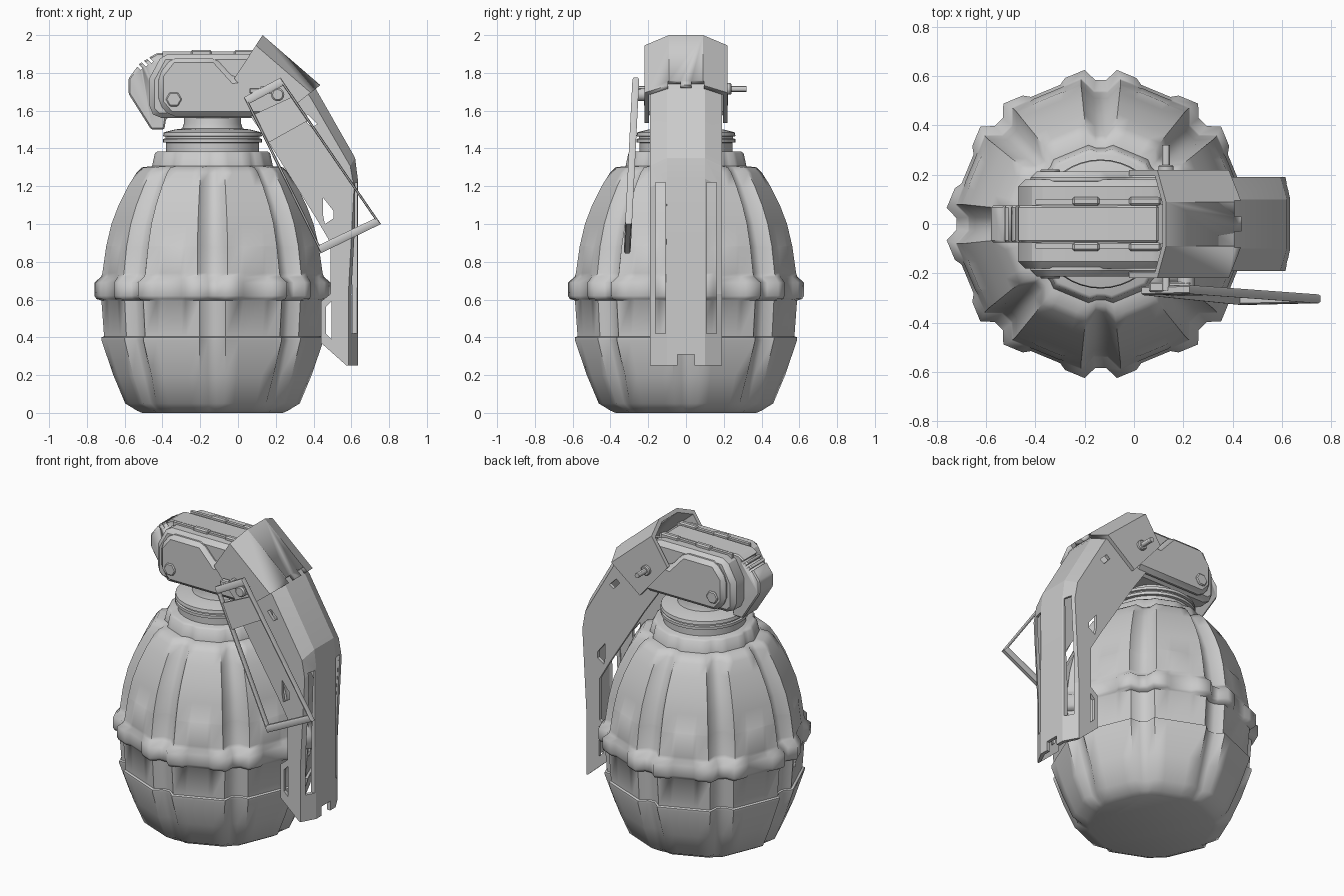
import bpy, bmesh
from math import radians, cos, sin, pi
from mathutils import Vector, Matrix

if "Cube" in bpy.data.objects:
    bpy.data.objects.remove(bpy.data.objects["Cube"])

CX = -0.135  # axis of the round body


def shade(ob, angle):
    bpy.ops.object.select_all(action='DESELECT')
    ob.select_set(True)
    bpy.context.view_layer.objects.active = ob
    bpy.ops.object.shade_smooth_by_angle(angle=radians(angle))


def finish(name, bm, bevel=0.0, angle=30):
    bmesh.ops.recalc_face_normals(bm, faces=bm.faces)
    me = bpy.data.meshes.new(name)
    bm.to_mesh(me)
    bm.free()
    ob = bpy.data.objects.new(name, me)
    bpy.context.collection.objects.link(ob)
    bpy.context.view_layer.objects.active = ob
    if bevel:
        m = ob.modifiers.new("bevel", 'BEVEL')
        m.width, m.segments, m.limit_method = bevel, 1, 'ANGLE'
        with bpy.context.temp_override(object=ob, active_object=ob):
            bpy.ops.object.modifier_apply(modifier=m.name)
    shade(ob, angle)
    return ob


def loft(name, rings, angle=30, closed=False):
    """Skin closed rings of points; cap the ends or join last to first."""
    bm = bmesh.new()
    vs = [[bm.verts.new(p) for p in r] for r in rings]
    n = len(vs[0])
    pairs = list(zip(vs, vs[1:])) + ([(vs[-1], vs[0])] if closed else [])
    for a, b in pairs:
        for i in range(n):
            bm.faces.new((a[i], a[(i + 1) % n], b[(i + 1) % n], b[i]))
    if not closed:
        bm.faces.new(vs[0])
        bm.faces.new(vs[-1])
    return finish(name, bm, angle=angle)


def prism(name, pts, y0, y1, bevel=0.0):
    """Extrude an x-z outline along y."""
    bm = bmesh.new()
    f = bm.faces.new([bm.verts.new((x, y0, z)) for x, z in pts])
    g = bmesh.ops.extrude_face_region(bm, geom=[f])['geom']
    for v in g:
        if isinstance(v, bmesh.types.BMVert):
            v.co.y = y1
    return finish(name, bm, bevel)


def box(name, x0, x1, y0, y1, z0, z1, bevel=0.0):
    return prism(name, [(x0, z0), (x1, z0), (x1, z1), (x0, z1)], y0, y1, bevel)


def disc(name, x, z, r, y0, y1, n, bevel=0.0):
    return prism(name, [(x + r * cos(2 * pi * i / n), z + r * sin(2 * pi * i / n))
                        for i in range(n)], y0, y1, bevel)


def cut(ob, cutter):
    cutter.hide_render = True
    m = ob.modifiers.new("cut", 'BOOLEAN')
    m.operation, m.solver, m.object = 'DIFFERENCE', 'EXACT', cutter
    with bpy.context.temp_override(object=ob, active_object=ob):
        bpy.ops.object.modifier_apply(modifier=m.name)
    bpy.data.objects.remove(cutter)


def channel(name, stations, hw, flat, drop, t):
    """Chamfered U channel; each station is (outer x, z, inner x, z)."""
    rings = []
    for ox, oz, ix, iz in stations:
        o, i = Vector((ox, 0, oz)), Vector((ix, 0, iz))
        w, d = (i - o).length, (i - o).normalized()
        sec = [(-hw, w), (-hw, drop), (-flat, 0), (flat, 0), (hw, drop), (hw, w)]
        k = hw - t
        sec += [(k, w), (k, min(w - .001, drop + t * .7)), (flat - t * .4, t),
                (-flat + t * .4, t), (-k, min(w - .001, drop + t * .7)), (-k, w)]
        rings.append([o + d * s + Vector((0, y, 0)) for y, s in sec])
    return loft(name, rings, 15)


# Body: eight flat panels split by grooves (z, radius, groove half width, depth, panel inset)
levels = [(0, .372, .03, .003, 0), (.012, .40, .04, .005, 0), (.05, .462, .06, .02, 0),
          (.2, .525, .068, .035, 0), (.385, .588, .07, .04, 0), (.4, .588, .07, .04, 0),
          (.405, .574, .07, .035, 0), (.595, .588, .07, .035, 0), (.603, .615, .068, .04, .018),
          (.62, .625, .066, .04, .018), (.69, .625, .066, .04, .018), (.72, .59, .078, .05, .006),
          (.74, .583, .08, .05, -.004), (.88, .563, .08, .055, -.004), (.885, .562, .08, .055, 0),
          (1.0, .535, .077, .055, 0), (1.1, .497, .073, .055, 0), (1.2, .447, .068, .05, 0),
          (1.27, .403, .062, .045, 0), (1.3, .373, .058, .04, 0), (1.306, .32, .05, .012, 0),
          (1.375, .305, .045, .01, 0), (1.385, .29, .045, .008, 0)]
rings = []
for z, d, hw, dep, inset in levels:
    ring = []
    for k in range(8):
        R = Matrix.Rotation(k * pi / 4, 3, 'Z')
        R2 = Matrix.Rotation((k + 1) * pi / 4, 3, 'Z')
        for x, y in ((d, -hw), (d - dep, -hw * .35), (d - dep, hw * .35), (d, hw)):
            ring.append(R @ Vector((x, y, z)))
        a, b = R @ Vector((d, hw, z)), R2 @ Vector((d, -hw, z))
        nrm = Matrix.Rotation((k + .5) * pi / 4, 3, 'Z') @ Vector((1, 0, 0))
        for t, s in ((.24, 0), (.32, 1), (.68, 1), (.76, 0)):
            ring.append(a.lerp(b, t) - nrm * inset * s)
    rings.append([p + Vector((CX, 0, 0)) for p in ring])
loft("body_shell", rings, 58)

# Neck rings
neck = [(1.37, .245), (1.43, .245), (1.432, .262), (1.45, .262), (1.453, .25), (1.462, .25),
        (1.465, .262), (1.485, .258), (1.5, .2), (1.505, .16), (1.53, .152), (1.58, .15)]
loft("neck", [[(CX + r * cos(i * pi / 20), r * sin(i * pi / 20), z) for i in range(40)]
              for z, r in neck])

# Fuze head
prism("fuze_head", [(-.47, 1.6), (-.47, 1.77), (-.4, 1.9), (.1, 1.9), (.2, 1.82),
                    (.16, 1.56), (-.43, 1.56)], -.18, .18, .035)
nose = prism("fuze_nose", [(-.58, 1.69), (-.58, 1.77), (-.52, 1.85), (-.43, 1.905), (.1, 1.908),
                           (.1, 1.6), (-.38, 1.56), (-.39, 1.5), (-.46, 1.5)], -.075, .075, .008)
for i in range(3):
    x, z = -.535 + i * .028, 1.835 + i * .018
    cut(nose, prism("nose_slit", [(x - .03, z + .03), (x - .02, z + .04), (x + .03, z - .01),
                                  (x + .02, z - .02)], -.2, .2))
for s, side in ((-1, "front"), (1, "back")):
    prism("head_plate_" + side, [(-.42, 1.64), (-.42, 1.79), (-.35, 1.88), (-.12, 1.88),
                                 (-.02, 1.77), (.15, 1.78), (.15, 1.57), (-.36, 1.57)],
          s * .15, s * .213, .025)
    disc("head_bolt_" + side, -.34, 1.66, .043, s * .2, s * .222, 6, .006)
    for x0, x1 in ((-.25, -.14), (-.02, .11)):
        box("top_hinge_" + side, x0, x1, s * .075, s * .11, 1.88, 1.922, .008)
    box("top_rail_" + side, -.4, .12, s * .08, s * .1, 1.88, 1.912)

# Lever hood and lever
hood = channel("lever_hood", [(.13, 2.0, -.02, 1.77), (.436, 1.735, .18, 1.535)],
               .22, .09, .065, .025)
for s in (-1, 1):
    cut(hood, prism("hood_notch", [(.39, 1.74), (.47, 1.82), (.53, 1.75), (.42, 1.62)],
                    s * .03, s * .095))
lever = channel("safety_lever", [(.37, 1.765, .06, 1.58), (.415, 1.71, .17, 1.42),
                                 (.62, 1.35, .42, 1.02), (.634, 1.24, .49, .9),
                                 (.634, .63, .49, .63), (.634, .6, .44, .59),
                                 (.634, .38, .44, .37), (.634, .25, .575, .25)],
                .19, .1, .05, .022)
for s in (-1, 1):
    cut(lever, box("lever_slot", .55, .72, s * .108, s * .162, .42, 1.22))
cut(lever, box("lever_notch", .5, .72, -.045, .045, .2, .31))
for hole in ([(.45, 1.14), (.505, 1.07), (.505, 1.03), (.46, 1.0), (.45, 1.05)],
             [(.465, .56), (.495, .59), (.495, .39), (.465, .42)],
             [(.345, 1.56), (.37, 1.58), (.42, 1.53), (.39, 1.51)]):
    cut(lever, prism("lever_hole", hole, -.3, .3))
shade(lever, 12)


# Pull ring: a leaning four-sided loop with a plate and the safety pin
def lean(z):
    return -.265 - (1.78 - z) * .05


corners = [(.03, 1.67), (.225, 1.775), (.757, 1.0), (.438, .845)]
mid = Vector((sum(c[0] for c in corners) / 4, 0, sum(c[1] for c in corners) / 4))
rings = []
for x, z in corners:
    p = Vector((x, 0, z))
    q = p + (mid - p).normalized() * .045
    rings.append([(v.x, lean(v.z) + dy, v.z) for v, dy in
                  ((p, -.012), (p, .012), (p.lerp(q, .25), .018), (p.lerp(q, .75), .018),
                   (q, .012), (q, -.012), (p.lerp(q, .75), -.018), (p.lerp(q, .25), -.018))])
loft("pull_ring", rings, 50, closed=True)
plate = [(.085, 1.58), (.29, 1.675), (.375, 1.55), (.16, 1.43)]
loft("ring_plate", [[(x, lean(z) + dy, z) for x, z in plate] for dy in (-.01, .01)])
disc("pin_head", .21, 1.685, .035, -.285, -.2, 16, .008)
disc("pin_shaft", .13, 1.715, .016, -.27, .32, 12)
disc("pin_collar", .13, 1.715, .032, .2, .24, 12, .006)
box("pin_bar", .06, .23, -.275, -.235, 1.69, 1.72, .006)
